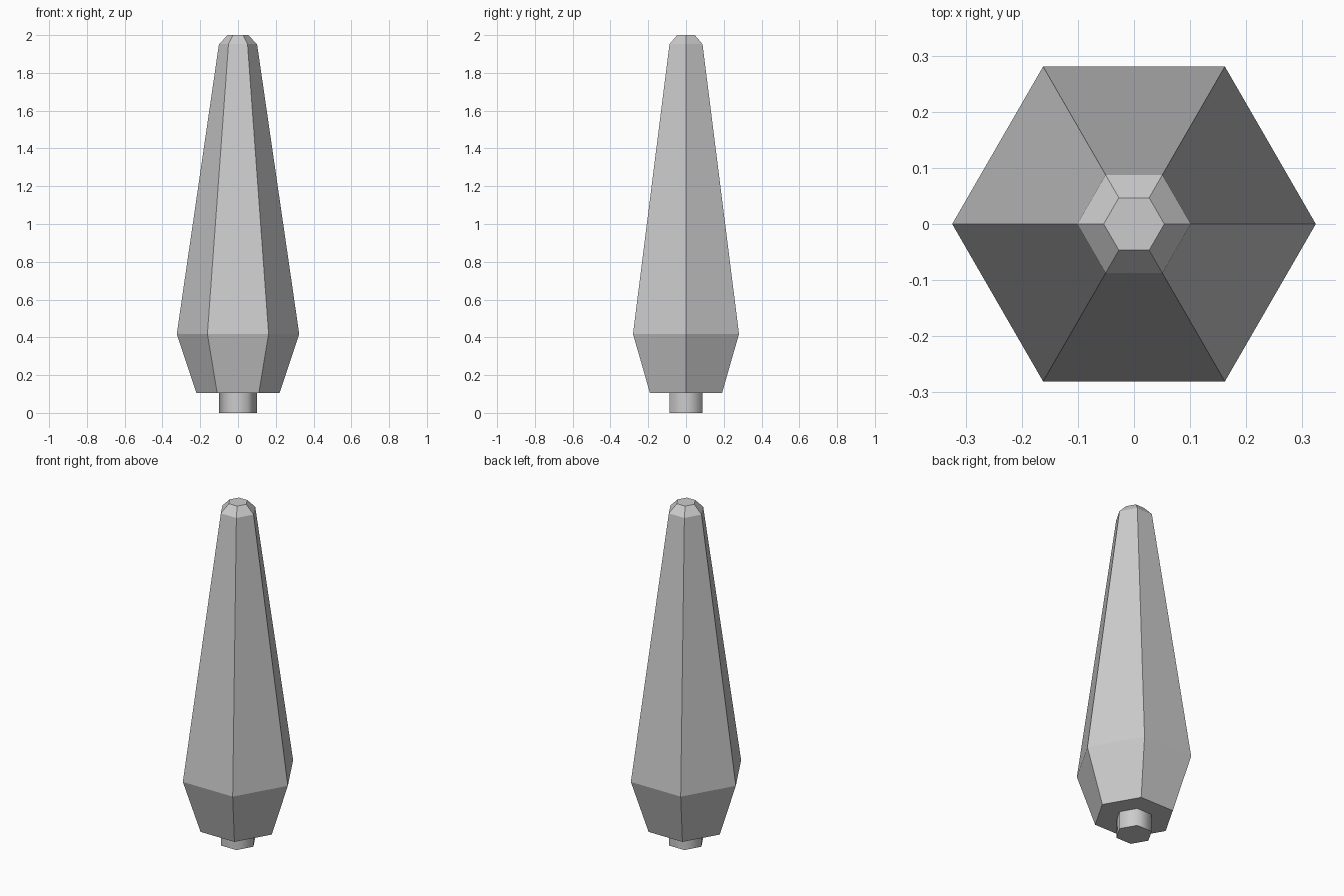
import bpy, bmesh
from math import cos, sin, tau, radians

if "Cube" in bpy.data.objects:
    bpy.data.objects.remove(bpy.data.objects["Cube"])

SIDES = 6


def hex_solid(name, profile):
    """Closed six-sided solid from (radius, z) rings, bottom to top."""
    bm = bmesh.new()
    rings = [[bm.verts.new((r * cos(tau * i / SIDES), r * sin(tau * i / SIDES), z))
              for i in range(SIDES)] for r, z in profile]
    for low, high in zip(rings, rings[1:]):
        for i in range(SIDES):
            j = (i + 1) % SIDES
            bm.faces.new((low[i], low[j], high[j], high[i]))
    bm.faces.new(rings[0][::-1])
    bm.faces.new(rings[-1])
    mesh = bpy.data.meshes.new(name)
    bm.to_mesh(mesh)
    bm.free()
    obj = bpy.data.objects.new(name, mesh)
    bpy.context.collection.objects.link(obj)
    return obj


# Faceted tapering body with a chamfered tip
hex_solid("tapered_body", [(0.22, 0.104), (0.324, 0.418), (0.101, 1.952), (0.054, 2.0)])

# Mounting peg: smooth sides, sharp rim
peg = hex_solid("base_peg", [(0.1, 0.0), (0.1, 0.104)])
bpy.context.view_layer.objects.active = peg
peg.select_set(True)
bpy.ops.object.shade_smooth_by_angle(angle=radians(70))
